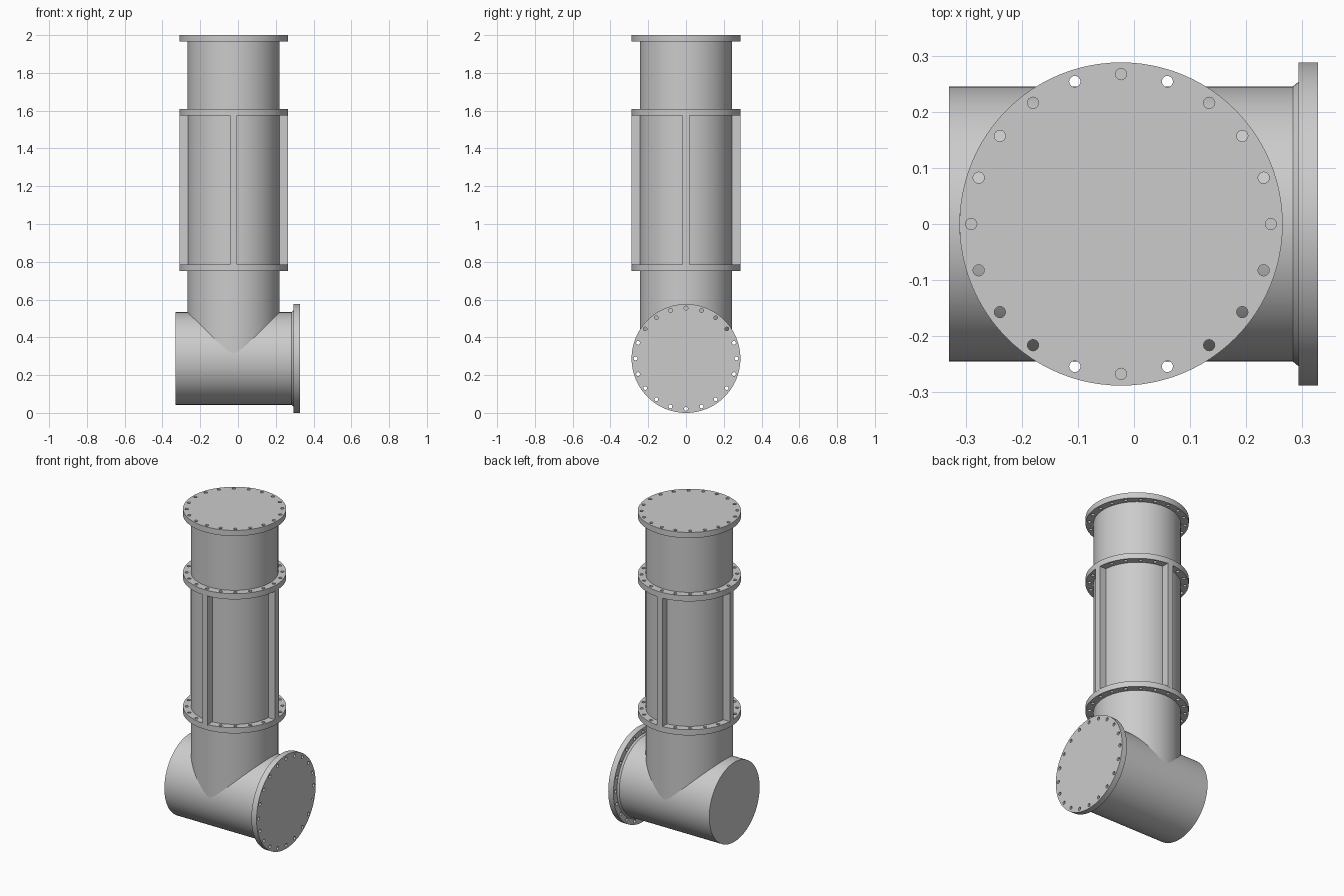
import bpy, bmesh, math
from mathutils import Matrix, Vector

cube = bpy.data.objects.get("Cube")
if cube:
    bpy.data.objects.remove(cube, do_unlink=True)

GREY = (0.6, 0.6, 0.6, 1.0)
metal = bpy.data.materials.new("grey_metal")
metal.use_nodes = True
metal.diffuse_color = GREY
metal.node_tree.nodes["Principled BSDF"].inputs["Base Color"].default_value = GREY

PIPE_X = -0.023        # axis of the upright pipe
BRANCH_Z = 0.288       # axis height of the lying pipe
PIPE_R, BRANCH_R = 0.2435, 0.245
FLANGE_R, FLANGE_T = 0.288, 0.035
BOLT_R, HOLE_R, BOLTS = 0.267, 0.01, 20

UPRIGHT = Matrix.Translation((PIPE_X, 0, 0))
LYING = Matrix.Translation((0, 0, BRANCH_Z)) @ Matrix.Rotation(math.pi / 2, 4, 'Y')


def finish(name, bm, matrix):
    bm.transform(matrix)
    bmesh.ops.recalc_face_normals(bm, faces=bm.faces)
    mesh = bpy.data.meshes.new(name)
    bm.to_mesh(mesh)
    bm.free()
    mesh.materials.append(metal)
    obj = bpy.data.objects.new(name, mesh)
    bpy.context.collection.objects.link(obj)
    bpy.ops.object.select_all(action='DESELECT')
    obj.select_set(True)
    bpy.context.view_layer.objects.active = obj
    bpy.ops.object.shade_smooth_by_angle(angle=math.radians(30))
    return obj


def pipe(name, r1, r2, start, end, matrix):
    bm = bmesh.new()
    bmesh.ops.create_cone(bm, cap_ends=True, segments=96, radius1=r1, radius2=r2,
                          depth=end - start,
                          matrix=Matrix.Translation((0, 0, (start + end) / 2)))
    return finish(name, bm, matrix)


def ring(bm, centre, radius, count):
    angles = [math.tau * i / count for i in range(count)]
    verts = [bm.verts.new(centre + Vector((math.cos(a), math.sin(a), 0)) * radius)
             for a in angles]
    return [bm.edges.new((verts[i - 1], verts[i])) for i in range(count)]


def flange(name, start, matrix):
    """Solid disc with a circle of through holes."""
    bm = bmesh.new()
    edges = ring(bm, Vector((0, 0, start)), FLANGE_R, 96)
    for i in range(BOLTS):
        a = math.tau * i / BOLTS
        centre = Vector((BOLT_R * math.cos(a), BOLT_R * math.sin(a), start))
        edges += ring(bm, centre, HOLE_R, 16)
    bmesh.ops.triangle_fill(bm, edges=edges, use_beauty=True, normal=(0, 0, 1))
    top = bmesh.ops.extrude_face_region(bm, geom=bm.faces[:], use_keep_orig=True)
    moved = [g for g in top["geom"] if isinstance(g, bmesh.types.BMVert)]
    bmesh.ops.translate(bm, verts=moved, vec=(0, 0, FLANGE_T))
    return finish(name, bm, matrix)


# Pipes meeting in an elbow
pipe("upright_pipe", PIPE_R, PIPE_R, BRANCH_Z, 1.98, UPRIGHT)
pipe("lying_pipe", BRANCH_R, BRANCH_R, -0.33, 0.31, LYING)
pipe("lying_pipe_weld", BRANCH_R, BRANCH_R + 0.01, 0.283, 0.295, LYING)

# Bolted flanges
flange("lower_flange", 0.75, UPRIGHT)
flange("middle_flange", 1.575, UPRIGHT)
flange("top_flange", 2 - FLANGE_T, UPRIGHT)
flange("end_flange", 0.328 - FLANGE_T, LYING)

# Four stiffening ribs between the two middle flanges
for i, side in enumerate(("left", "back", "right", "front")):
    bm = bmesh.new()
    inner, low, high = 0.23, 0.78, 1.58
    size = Matrix.Diagonal((FLANGE_R - inner, 0.037, high - low, 1))
    place = Matrix.Translation(((FLANGE_R + inner) / 2, 0, (low + high) / 2))
    bmesh.ops.create_cube(bm, size=1, matrix=place @ size)
    finish(side + "_rib", bm, UPRIGHT @ Matrix.Rotation(i * math.pi / 2, 4, 'Z'))
